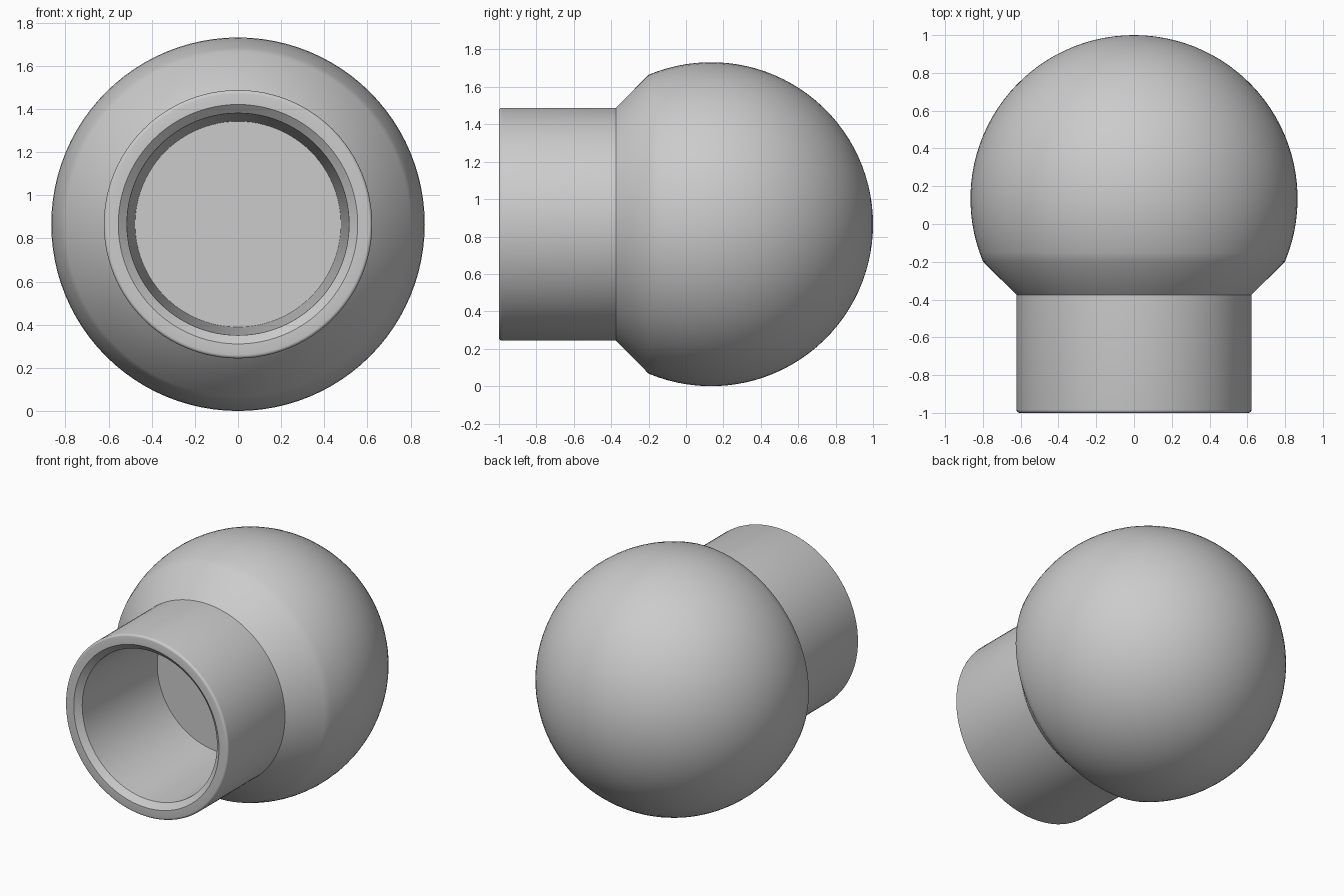
import bpy, bmesh, math
from mathutils import Vector, Matrix

cube = bpy.data.objects.get("Cube")
if cube:
    bpy.data.objects.remove(cube, do_unlink=True)

R = 0.866            # ball radius
CENTRE_Y = 1 - R     # ball centre along the axis
NECK_Y = -0.2        # where the ball meets the shoulder
STEPS = 32
SEGMENTS = 96

grey = bpy.data.materials.new("neutral grey")
grey.use_nodes = True
colour = (0.6, 0.6, 0.6, 1)
grey.diffuse_color = colour
grey.node_tree.nodes["Principled BSDF"].inputs["Base Color"].default_value = colour

# Ball arc from the back pole to the shoulder, as (radius, y)
end = math.acos((NECK_Y - CENTRE_Y) / R)
profile = [(R * math.sin(end * i / STEPS), CENTRE_Y + R * math.cos(end * i / STEPS))
           for i in range(STEPS + 1)]

# Conical shoulder and collar
profile.append((0.622, -0.375))

# Rounded outer rim
fillet = 0.016
for i in range(5):
    a = math.pi / 2 * i / 4
    profile.append((0.622 - fillet + fillet * math.cos(a), -1 + fillet - fillet * math.sin(a)))

# Flat lip, inner chamfer, tapered bore and flat floor
profile += [(0.555, -1), (0.515, -0.965), (0.477, NECK_Y), (0, NECK_Y)]

# Revolve the profile around the y axis
bm = bmesh.new()
verts = [bm.verts.new((r, y, 0)) for r, y in profile]
edges = [bm.edges.new(pair) for pair in zip(verts, verts[1:])]
bmesh.ops.spin(bm, geom=verts + edges, cent=(0, 0, 0), axis=(0, 1, 0),
               angle=math.tau, steps=SEGMENTS, use_duplicate=False)
bmesh.ops.remove_doubles(bm, verts=bm.verts, dist=0.0001)
bmesh.ops.recalc_face_normals(bm, faces=bm.faces)
bmesh.ops.translate(bm, verts=bm.verts, vec=(0, 0, R))

mesh = bpy.data.meshes.new("ball_with_hollow_collar")
bm.to_mesh(mesh)
bm.free()
mesh.materials.append(grey)
knob = bpy.data.objects.new("ball_with_hollow_collar", mesh)
bpy.context.collection.objects.link(knob)

# Smooth shading with crisp collar and lip edges
bpy.ops.object.select_all(action='DESELECT')
knob.select_set(True)
bpy.context.view_layer.objects.active = knob
bpy.ops.object.shade_smooth_by_angle(angle=math.radians(30))
